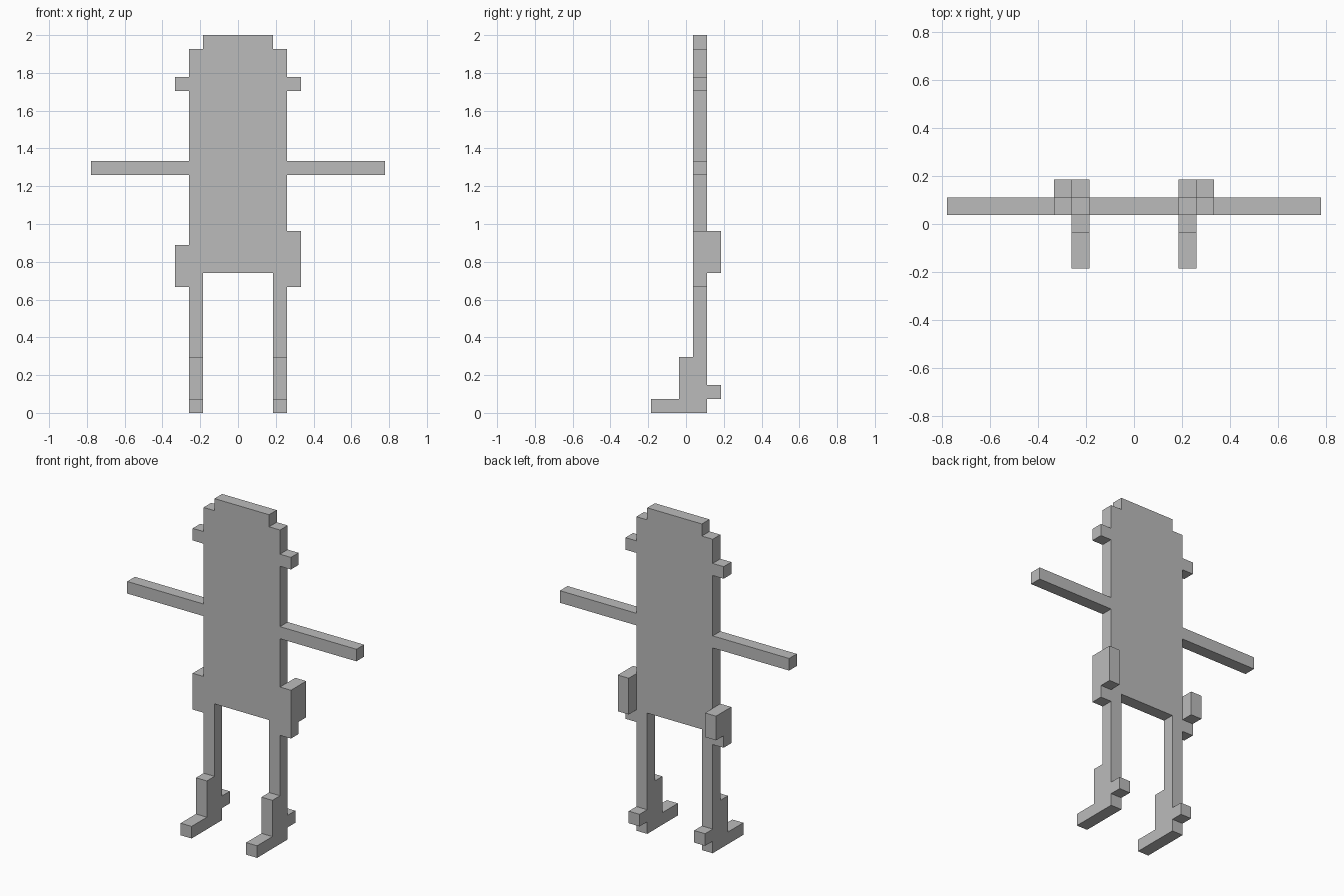
import bpy
import bmesh
from mathutils import Vector

if "Cube" in bpy.data.objects:
    bpy.data.objects.remove(bpy.data.objects["Cube"])

U = 2 / 27  # one block edge

grey = bpy.data.materials.new("grey")
grey.diffuse_color = (0.5, 0.5, 0.5, 1)
grey.use_nodes = True
grey.node_tree.nodes["Principled BSDF"].inputs["Base Color"].default_value = grey.diffuse_color


def extrude(name, points, to_3d, depth):
    """Extrude a flat outline (in block units) along a depth vector."""
    bm = bmesh.new()
    face = bm.faces.new([bm.verts.new(Vector(to_3d(a, b)) * U) for a, b in points])
    new = bmesh.ops.extrude_face_region(bm, geom=[face])["geom"]
    bmesh.ops.translate(bm, vec=Vector(depth) * U,
                        verts=[v for v in new if isinstance(v, bmesh.types.BMVert)])
    bmesh.ops.recalc_face_normals(bm, faces=bm.faces[:])
    mesh = bpy.data.meshes.new(name)
    bm.to_mesh(mesh)
    bm.free()
    mesh.materials.append(grey)
    obj = bpy.data.objects.new(name, mesh)
    bpy.context.collection.objects.link(obj)
    return obj


# Flat head, torso, ears and arms: half outline (x, z), mirrored
half = [(3.5, 10), (3.5, 17), (10.5, 17), (10.5, 18), (3.5, 18), (3.5, 23),
        (4.5, 23), (4.5, 24), (3.5, 24), (3.5, 26), (2.5, 26), (2.5, 27)]
outline = half + [(-x, z) for x, z in reversed(half)]
extrude("body_with_arms", outline, lambda x, z: (x, 0.5, z), (0, 1, 0))

# Leg side outline (y, z) with shin, toe and heel spur
leg = [(1.5, 10), (0.5, 10), (0.5, 4), (-0.5, 4), (-0.5, 1), (-2.5, 1), (-2.5, 0),
       (1.5, 0), (1.5, 1), (2.5, 1), (2.5, 2), (1.5, 2)]

# Legs and hip pouches; the right pouch is one block taller
for side, x0, hip_x, top in (("left", -3.5, -4.5, 12), ("right", 2.5, 3.5, 13)):
    extrude(side + "_leg", leg, lambda y, z: (x0, y, z), (1, 0, 0))
    pouch = [(0.5, 9), (1.5, 9), (1.5, 10), (2.5, 10), (2.5, top), (0.5, top)]
    extrude(side + "_hip_pouch", pouch, lambda y, z: (hip_x, y, z), (1, 0, 0))
